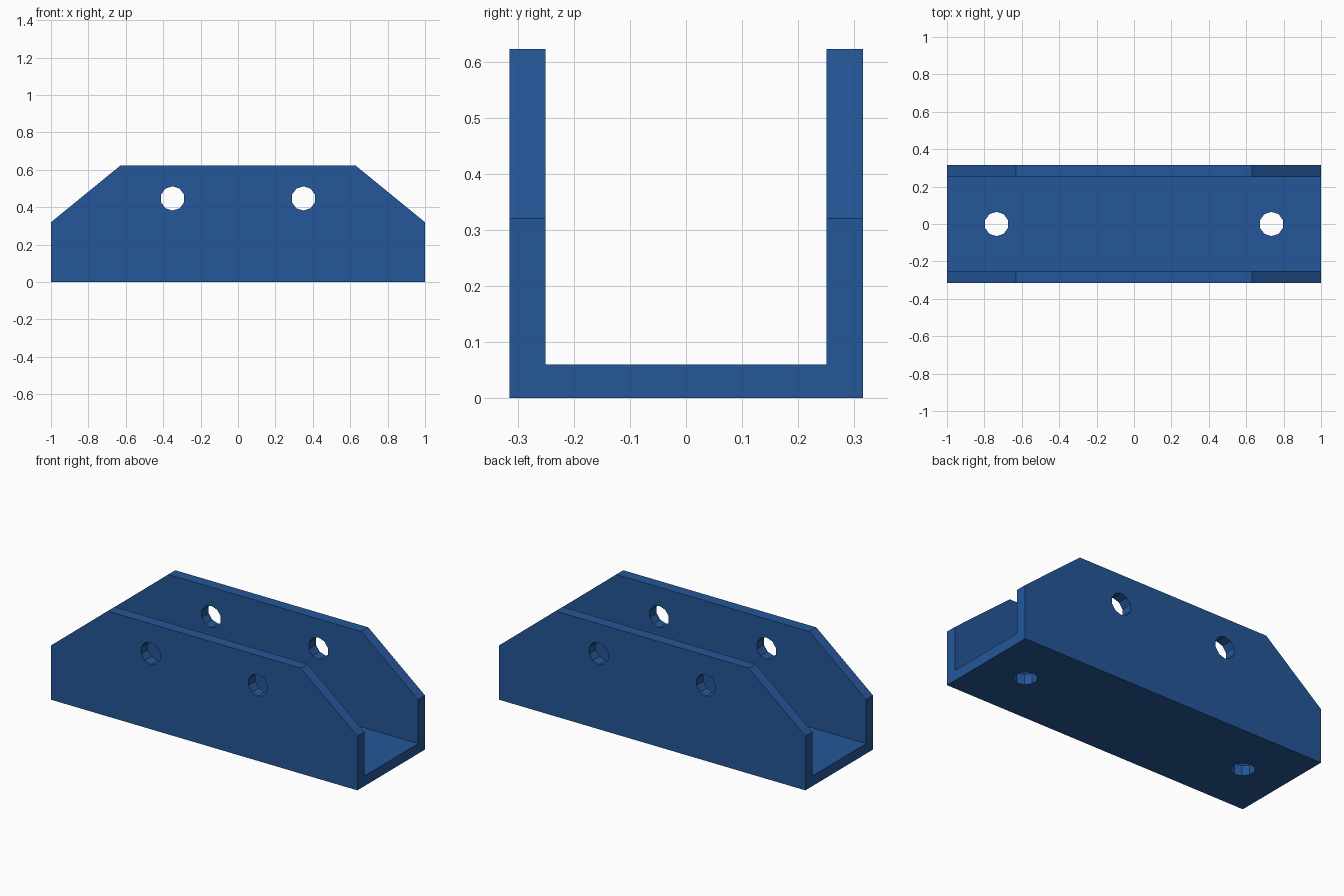
import bpy, bmesh, math

if "Cube" in bpy.data.objects:
    bpy.data.objects.remove(bpy.data.objects["Cube"])

W, FLOOR, INNER = 0.315, 0.06, 0.25      # half depth, floor thickness, half channel width

blue = bpy.data.materials.new("blue paint")
blue.diffuse_color = (0.018, 0.095, 0.32, 1)
blue.use_nodes = True
blue.node_tree.nodes["Principled BSDF"].inputs["Base Color"].default_value = blue.diffuse_color


def cut(target, cutter):
    """Subtract cutter from target, then remove the cutter."""
    cutter.hide_render = True
    mod = target.modifiers.new("cut", 'BOOLEAN')
    mod.operation, mod.solver, mod.object = 'DIFFERENCE', 'EXACT', cutter
    bpy.context.view_layer.objects.active = target
    bpy.ops.object.modifier_apply(modifier=mod.name)
    bpy.data.objects.remove(cutter, do_unlink=True)


def drill(target, loc, rot=(0, 0, 0), depth=1.0):
    """Ten-sided bolt hole."""
    bpy.ops.mesh.primitive_cylinder_add(vertices=10, radius=0.065, depth=depth,
                                        location=loc, rotation=rot)
    cut(target, bpy.context.object)


# Bracket blank: front outline with sloped shoulders, extruded through the depth
half = [(1, 0), (1, 0.32), (0.63, 0.622)]
outline = half + [(-x, z) for x, z in reversed(half)]
bm = bmesh.new()
face = bm.faces.new([bm.verts.new((x, -W, z)) for x, z in outline])
ext = bmesh.ops.extrude_face_region(bm, geom=[face])
bmesh.ops.translate(bm, vec=(0, 2 * W, 0),
                    verts=[v for v in ext["geom"] if isinstance(v, bmesh.types.BMVert)])
bmesh.ops.recalc_face_normals(bm, faces=bm.faces)
mesh = bpy.data.meshes.new("channel_bracket")
bm.to_mesh(mesh)
bm.free()
mesh.materials.append(blue)
bracket = bpy.data.objects.new("channel_bracket", mesh)
bpy.context.collection.objects.link(bracket)

# Open channel between the two side walls
bpy.ops.mesh.primitive_cube_add(size=1, location=(0, 0, FLOOR + 0.5))
channel = bpy.context.object
channel.scale = (3, 2 * INNER, 1)
bpy.context.view_layer.update()
cut(bracket, channel)

# Bolt holes: through both walls, and through the floor
for s in (-1, 1):
    drill(bracket, (s * 0.35, 0, 0.447), (math.pi / 2, 0, 0))
    drill(bracket, (s * 0.735, 0, 0.03), depth=0.2)

# Keep a single material and flat faces
bracket.data.materials.clear()
bracket.data.materials.append(blue)
for p in bracket.data.polygons:
    p.material_index = 0
    p.use_smooth = False
